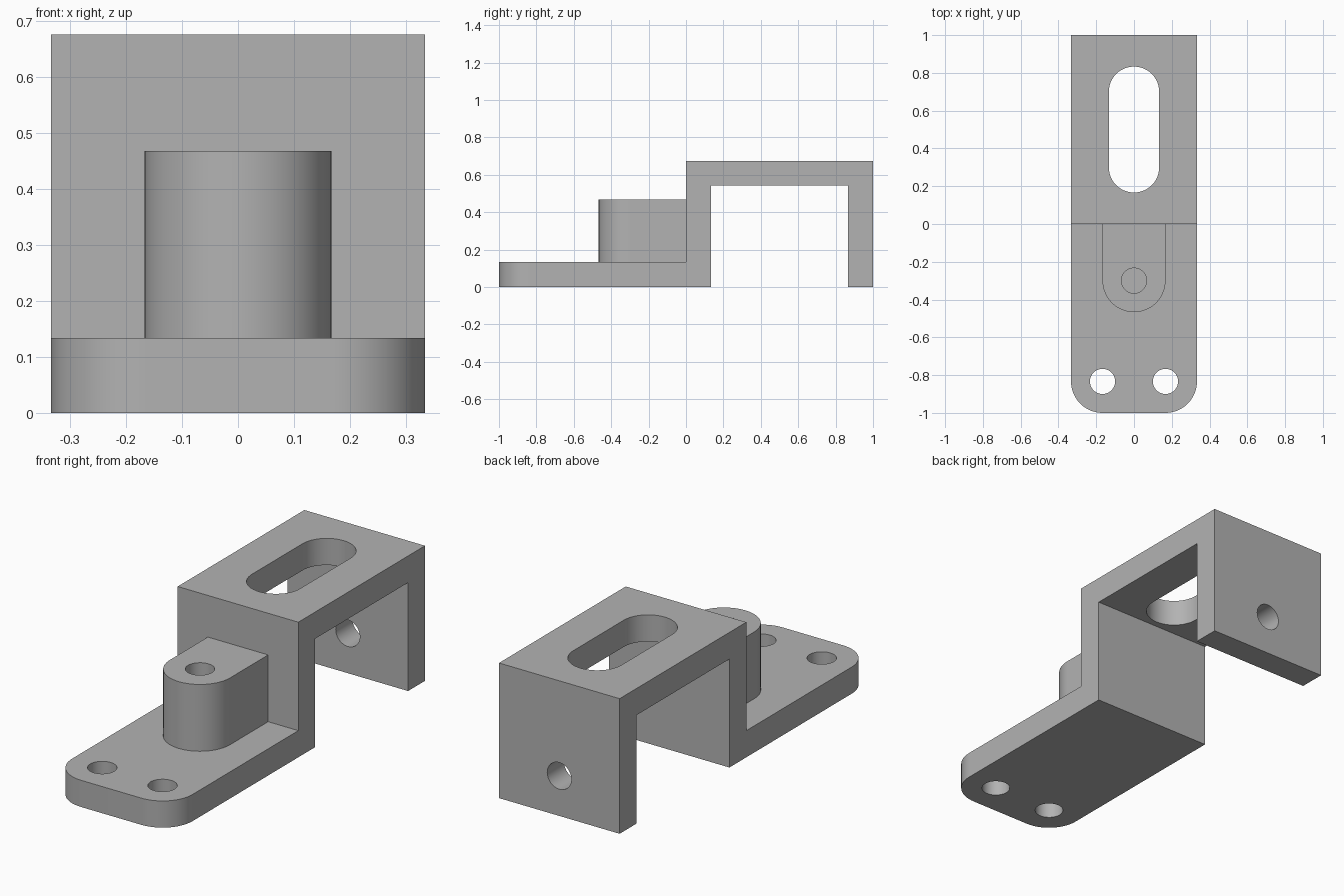
import bpy, bmesh
from math import pi, cos, sin
from mathutils import Matrix

if "Cube" in bpy.data.objects:
    bpy.data.objects.remove(bpy.data.objects["Cube"], do_unlink=True)

HALF = 0.3333        # half width of the bracket
WALL = 0.1333        # sheet thickness
HEIGHT = 0.675
HOLE = 0.0667        # radius of every round hole

steel = bpy.data.materials.new("grey_steel")
steel.use_nodes = True
grey = (0.45, 0.45, 0.45, 1)
steel.diffuse_color = grey
steel.node_tree.nodes["Principled BSDF"].inputs["Base Color"].default_value = grey


def prism(name, outline, depth, matrix, round_edges=None, radius=0):
    """Extrude a 2D outline along local z, optionally rounding chosen edges."""
    bm = bmesh.new()
    face = bm.faces.new([bm.verts.new((u, v, 0)) for u, v in outline])
    grown = bmesh.ops.extrude_face_region(bm, geom=[face])["geom"]
    tops = [g for g in grown if isinstance(g, bmesh.types.BMVert)]
    bmesh.ops.translate(bm, verts=tops, vec=(0, 0, depth))
    bm.transform(matrix)
    if round_edges:
        bmesh.ops.bevel(bm, geom=[e for e in bm.edges if round_edges(e)], offset=radius,
                        offset_type='OFFSET', segments=14, profile=0.5, affect='EDGES')
    bmesh.ops.recalc_face_normals(bm, faces=bm.faces)
    mesh = bpy.data.meshes.new(name)
    bm.to_mesh(mesh)
    bm.free()
    mesh.materials.append(steel)
    obj = bpy.data.objects.new(name, mesh)
    bpy.context.collection.objects.link(obj)
    return obj


def arc(radius, cy, start, end, steps):
    return [(radius * cos(start + (end - start) * i / steps),
             cy + radius * sin(start + (end - start) * i / steps)) for i in range(steps + 1)]


def combine(target, tool, operation):
    """Apply a boolean and discard the tool."""
    bpy.context.view_layer.objects.active = target
    mod = target.modifiers.new(operation.lower(), 'BOOLEAN')
    mod.operation, mod.object, mod.solver = operation, tool, 'EXACT'
    bpy.ops.object.modifier_apply(modifier=mod.name)
    bpy.data.objects.remove(tool, do_unlink=True)


def at(x, y, z):
    return Matrix.Translation((x, y, z))


def is_front_corner(edge):
    a, b = (v.co for v in edge.verts)
    return a.y < -0.99 and b.y < -0.99 and abs(a.x - b.x) < 0.01


# Stepped bracket: side profile (y, z) extruded across x, front corners rounded
profile = [(-1, 0), (WALL, 0), (WALL, HEIGHT - WALL), (1 - WALL, HEIGHT - WALL),
           (1 - WALL, 0), (1, 0), (1, HEIGHT), (0, HEIGHT), (0, WALL), (-1, WALL)]
across = Matrix(((0, 0, 1, -HALF), (1, 0, 0, 0), (0, 1, 0, 0), (0, 0, 0, 1)))
bracket = prism("bracket", profile, 2 * HALF, across, is_front_corner, HALF / 2)

# Round-nosed boss against the front wall, sunk slightly into wall and foot
boss_y, boss_r = -0.3, HALF / 2
nose = arc(boss_r, boss_y, pi, 2 * pi, 32) + [(boss_r, WALL / 2), (-boss_r, WALL / 2)]
boss = prism("boss", nose, 0.467 - WALL / 2, at(0, 0, WALL / 2))
combine(bracket, boss, 'UNION')

# Round holes: two through the foot, one blind in the boss, one through the back wall
circle = arc(HOLE, 0, 0, 2 * pi, 40)[:-1]
for x in (-HALF / 2, HALF / 2):
    combine(bracket, prism("foot_hole", circle, 0.4, at(x, -0.8333, -0.1)), 'DIFFERENCE')
combine(bracket, prism("boss_hole", circle, 0.5, at(0, boss_y, WALL + 0.001)), 'DIFFERENCE')
back = at(0, 1.1, 0.2) @ Matrix.Rotation(pi / 2, 4, 'X')
combine(bracket, prism("back_hole", circle, 0.4, back), 'DIFFERENCE')

# Long slot through the top plate
slot_r = 0.1333
slot = arc(slot_r, 0.3, pi, 2 * pi, 24) + arc(slot_r, 0.7, 0, pi, 24)
combine(bracket, prism("top_slot", slot, 0.4, at(0, 0, HEIGHT - 0.25)), 'DIFFERENCE')

# Smooth curved walls, crisp edges, flat planes
bpy.ops.object.select_all(action='DESELECT')
bracket.select_set(True)
bpy.context.view_layer.objects.active = bracket
bpy.ops.object.shade_smooth_by_angle(angle=pi / 6)
weighted = bracket.modifiers.new("flat_planes", 'WEIGHTED_NORMAL')
weighted.keep_sharp = True
